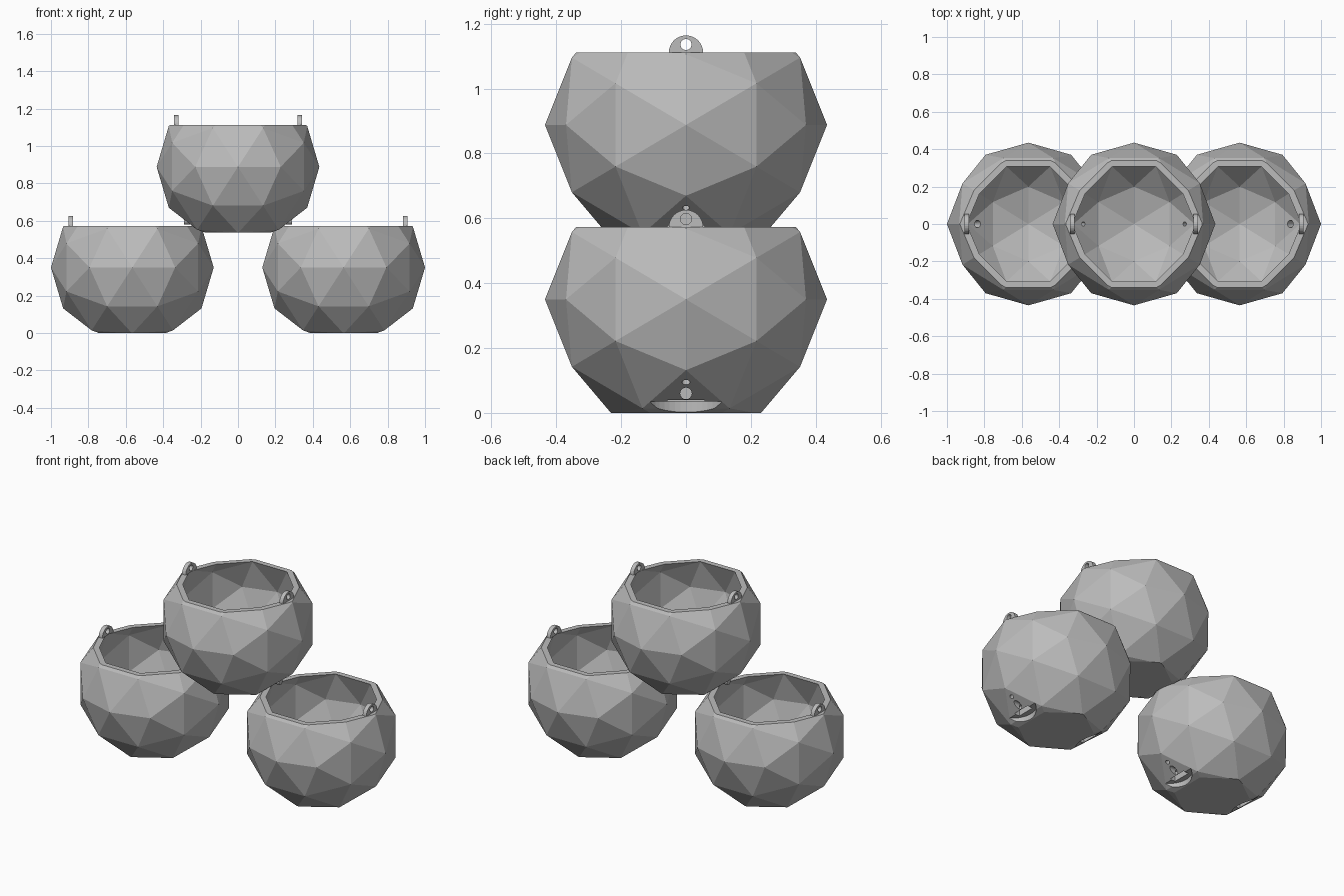
import bpy
import bmesh
import math
from mathutils import Vector

cube = bpy.data.objects.get("Cube")
if cube:
    bpy.data.objects.remove(cube, do_unlink=True)

RADIUS = 0.435      # outer radius of a pot
SQUASH = 0.955      # height of each ball relative to its width
CENTRE = 0.35       # height of the ball centre above the pot base
RIM = 0.573         # pot height
SPACING = 0.565     # sideways offset of the lower pots
OVERLAP = 0.035     # depth by which stacked pots interlock
LOOP_X = 0.33       # hanging tab position on its own rim
SLOT_X = SPACING - LOOP_X
PIN_Z = 0.06

grey = bpy.data.materials.new("plain grey")
grey.use_nodes = True
grey.diffuse_color = (0.5, 0.5, 0.5, 1)
grey.node_tree.nodes["Principled BSDF"].inputs["Base Color"].default_value = grey.diffuse_color


def finish(bm, name):
    bmesh.ops.recalc_face_normals(bm, faces=bm.faces[:])
    mesh = bpy.data.meshes.new(name)
    bm.to_mesh(mesh)
    bm.free()
    mesh.materials.append(grey)
    obj = bpy.data.objects.new(name, mesh)
    bpy.context.collection.objects.link(obj)
    return obj


def faceted_ball(name, radius, height):
    """Once-divided icosahedron with its two-fold axes along x, y and z."""
    bm = bmesh.new()
    golden = (1 + math.sqrt(5)) / 2
    for s in (-1, 1):
        for t in (-golden, golden):
            for co in ((s, t, 0), (0, s, t), (t, 0, s)):
                bm.verts.new(co)
    bmesh.ops.convex_hull(bm, input=bm.verts[:])
    bmesh.ops.subdivide_edges(bm, edges=bm.edges[:], cuts=1, use_grid_fill=True)
    for v in bm.verts:
        v.co = v.co.normalized() * radius
        v.co.z = v.co.z * SQUASH + height
    return finish(bm, name)


def trim(obj, z, direction):
    """Slice flat at height z and cap the cut."""
    bm = bmesh.new()
    bm.from_mesh(obj.data)
    bmesh.ops.bisect_plane(bm, geom=bm.verts[:] + bm.edges[:] + bm.faces[:],
                           plane_co=(0, 0, z), plane_no=(0, 0, direction), clear_outer=True)
    bmesh.ops.holes_fill(bm, edges=[e for e in bm.edges if e.is_boundary], sides=0)
    bmesh.ops.recalc_face_normals(bm, faces=bm.faces[:])
    bm.to_mesh(obj.data)
    bm.free()


def rod(name, start, end, r1, r2=None, sides=24):
    start, end = Vector(start), Vector(end)
    axis = end - start
    bm = bmesh.new()
    bmesh.ops.create_cone(bm, cap_ends=True, segments=sides, radius1=r1,
                          radius2=r1 if r2 is None else r2, depth=axis.length)
    turn = Vector((0, 0, 1)).rotation_difference(axis).to_matrix()
    for v in bm.verts:
        v.co = turn @ v.co + (start + end) / 2
    return finish(bm, name)


def box(name, low, high):
    bm = bmesh.new()
    bmesh.ops.create_cube(bm, size=1)
    low, high = Vector(low), Vector(high)
    for v in bm.verts:
        v.co = (low + high) / 2 + v.co * (high - low)
    return finish(bm, name)


def carve(obj, cutter):
    mod = obj.modifiers.new("carve", 'BOOLEAN')
    mod.operation = 'DIFFERENCE'
    mod.solver = 'EXACT'
    mod.object = cutter
    bpy.context.view_layer.update()
    result = bpy.data.meshes.new_from_object(
        obj.evaluated_get(bpy.context.evaluated_depsgraph_get()))
    obj.modifiers.clear()
    obj.data = result
    bpy.data.objects.remove(cutter, do_unlink=True)


def loop_tab(name, x):
    """Half-round hanging tab with a round eye, standing on the rim."""
    bm = bmesh.new()
    points = [(0.053 * math.cos(math.pi * i / 16), 0.053 * math.sin(math.pi * i / 16))
              for i in range(17)]
    face = bm.faces.new([bm.verts.new((x - 0.0125, y, RIM + z)) for y, z in points])
    moved = bmesh.ops.extrude_face_region(bm, geom=[face])
    bmesh.ops.translate(bm, vec=(0.025, 0, 0),
                        verts=[g for g in moved["geom"] if isinstance(g, bmesh.types.BMVert)])
    tab = finish(bm, name)
    z = RIM + 0.025
    carve(tab, rod("eye_cutter", (x - 0.05, 0, z), (x + 0.05, 0, z), 0.017))
    return tab


def build_pot(name, x, z, drain_radius, pinned):
    # Hollow faceted bowl
    bowl = faceted_ball(name + "_bowl", RADIUS, CENTRE)
    trim(bowl, RIM, 1)
    trim(bowl, 0, -1)
    carve(bowl, faceted_ball("hollow_cutter", 0.38, CENTRE + 0.04))
    parts = [bowl]
    for label, s in (("left", 1), ("right", -1)):
        # Pin hole, filled by a locking pin where a pot stands below
        carve(bowl, rod("pin_cutter", (s * 0.23, 0, PIN_Z), (s * 0.34, 0, PIN_Z), 0.018))
        if pinned:
            parts.append(rod(f"{name}_{label}_pin", (s * 0.21, 0, PIN_Z),
                             (s * 0.29, 0, PIN_Z), 0.017))
        # Drain hole, stacking notch, and slot for the tab below
        carve(bowl, rod("drain_cutter", (s * 0.336, 0, 0.076), (s * 0.259, 0, 0.174),
                        0.01, drain_radius, sides=16))
        carve(bowl, rod("notch_cutter", (s * 0.318, 0, -0.1), (s * 0.318, 0, OVERLAP),
                        0.133, sides=48))
        carve(bowl, box("slot_cutter", (s * SLOT_X - 0.016, -0.057, -0.05),
                        (s * SLOT_X + 0.016, 0.057, 0.092)))
        parts.append(loop_tab(f"{name}_{label}_tab", s * LOOP_X))
    for part in parts:
        part.location = (x, 0, z)


build_pot("upper_pot", 0, RIM - OVERLAP, 0.012, True)
build_pot("left_pot", SPACING, 0, 0.022, False)
build_pot("right_pot", -SPACING, 0, 0.022, False)
